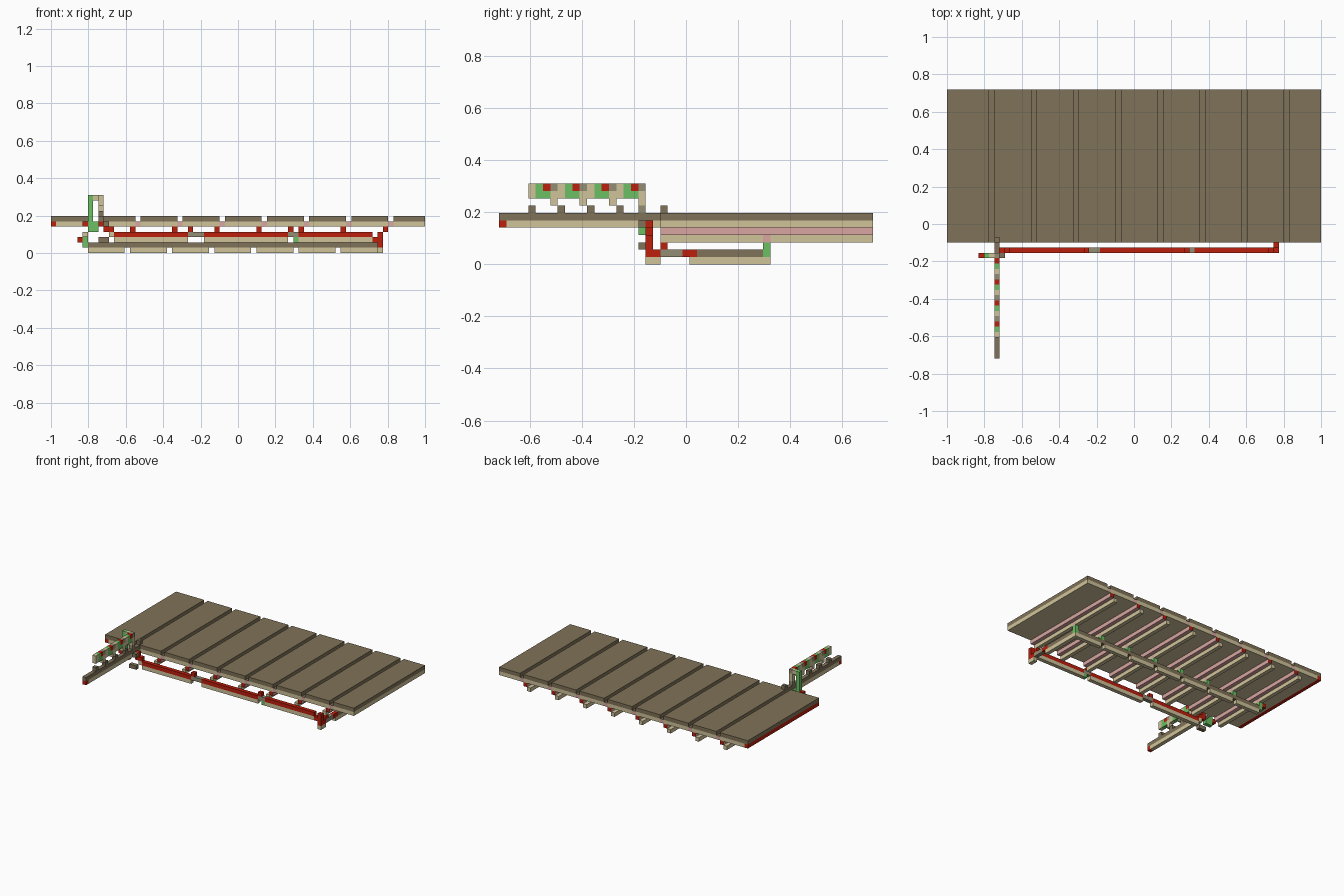
import bpy, bmesh
from mathutils import Vector

old = bpy.data.objects.get("Cube")
if old:
    bpy.data.objects.remove(old)

U = 2 / 71                       # one block
ORIGIN = Vector((-1, -25.5 * U, 0))


def material(name, rgb):
    lin = [((c / 255 + 0.055) / 1.055) ** 2.4 for c in rgb] + [1]
    m = bpy.data.materials.new(name)
    m.use_nodes = True
    m.diffuse_color = lin
    m.node_tree.nodes["Principled BSDF"].inputs["Base Color"].default_value = lin
    return m


COLOURS = dict(brown=(128, 114, 88), beige=(208, 196, 154), red=(188, 30, 12),
               green=(108, 192, 100), pink=(216, 166, 160), grey=(148, 141, 116))
NAMES = list(COLOURS)
MATS = [material(n, c) for n, c in COLOURS.items()]


def part(name, blocks):
    """Blocks: (x, y, z, width, depth, height, colour, optional {side: colour})."""
    bm = bmesh.new()
    for x, y, z, w, d, h, colour, *special in blocks:
        by_side = special[0] if special else {}
        made = bmesh.ops.create_cube(bm, size=1)["verts"]
        for v in made:
            v.co = ORIGIN + U * Vector((x + (v.co.x + .5) * w, y + (v.co.y + .5) * d, z + (v.co.z + .5) * h))
        for f in {f for v in made for f in v.link_faces}:
            f.normal_update()
            side = "top" if f.normal.z > .9 else "end" if abs(f.normal.y) > .9 else "other"
            f.material_index = NAMES.index(by_side.get(side, colour))
    mesh = bpy.data.meshes.new(name)
    bm.to_mesh(mesh)
    bm.free()
    for m in MATS:
        mesh.materials.append(m)
    ob = bpy.data.objects.new(name, mesh)
    bpy.context.collection.objects.link(ob)


FRONT, BACK = 22, 51
DEPTH = BACK - FRONT
BEAM_Y = 36
GROOVES = list(range(8, 65, 8))

# Deck: brown planks on a beige slab, red along the right end
planks, slab = [], [(0, FRONT, 5, 1, DEPTH, 1, "red")]
for a, b in zip([0] + [g + 1 for g in GROOVES], GROOVES + [71]):
    planks.append((a, FRONT, 6, b - a, DEPTH, 1, "brown"))
    s = max(a, 1)
    slab.append((s, FRONT, 5, b - s, DEPTH, 1, "beige"))
for g in GROOVES:
    slab.append((g, FRONT, 5, 1, DEPTH, 1, "beige", {"top": "brown", "end": "pink"}))
part("deck_planks", planks)
part("deck_slab", slab)

# Stepped joists below every groove
for i, g in enumerate(GROOVES):
    part(f"joist_{i + 1}", [
        (g - 1, FRONT, 4, 1, DEPTH, 1, "pink", {"end": "red"}),
        (g - 2, FRONT, 3, 1, BEAM_Y - FRONT, 1, "beige"),
        (g - 2, BEAM_Y, 3, 1, 1, 1, "pink"),
        (g - 2, BEAM_Y + 1, 3, 1, BACK - BEAM_Y - 1, 1, "beige")])

# Long beam across the joists, with green posts
beam = [(7, BEAM_Y, 1, 55, 1, 1, "brown")]
posts = [(5, BEAM_Y, 2, 1, 1, 1, "red"), (6, BEAM_Y, 1, 1, 1, 1, "green")]
for g in GROOVES:
    posts.append((g - 2, BEAM_Y, 2, 1, 1, 1, "green"))
    if g < 64:
        beam.append((g - 1, BEAM_Y, 0, 7, 1, 1, "beige"))
part("long_beam", beam)
part("beam_posts", posts)

# Cross beam at the left end
part("cross_beam", [
    (62, 26, 0, 1, 11, 1, "beige"), (62, 27, 1, 1, 9, 1, "brown"),
    (62, 25, 1, 1, 2, 1, "red"), (62, 22, 1, 1, 3, 1, "grey"),
    (62, 36, 1, 1, 1, 1, "green"), (62, 20, 0, 1, 2, 1, "beige")])

# Front rail in three lengths, with short links
rail = []
for a, b in ((12, 26), (29, 45), (47, 61)):
    rail += [(a, 20, 2, b - a, 1, 1, "beige"), (a, 20, 3, b - a, 1, 1, "red")]
part("front_rail", rail)
part("rail_links", [
    (26, 20, 3, 3, 1, 1, "grey"), (26, 20, 4, 1, 1, 1, "red"),
    (45, 20, 3, 2, 1, 1, "grey"), (45, 20, 4, 1, 1, 1, "red"),
    (46, 20, 2, 1, 1, 1, "green")])
part("rail_end_bracket", [
    (61, 20, 2, 1, 1, 1, "red"), (62, 20, 1, 1, 2, 1, "red"),
    (62, 20, 2, 1, 1, 2, "red"), (62, 22, 2, 1, 1, 1, "red")])

# Pole reaching forward
part("pole", [
    (9, 0, 6, 1, FRONT, 1, "brown"), (9, 1, 5, 1, FRONT - 1, 1, "beige"),
    (9, 0, 5, 1, 1, 1, "red"), (9, FRONT, 7, 1, 1, 1, "brown")])

# Raised striped bar carried on stepped stubs
bar, stubs = [], []
for y in range(4, 20, 4):
    bar += [(9, y, 9, 1, 1, 2, "beige"), (9, y + 1, 9, 1, 2, 1, "green"),
            (9, y + 1, 10, 1, 1, 1, "green"), (9, y + 2, 10, 1, 1, 1, "red"),
            (9, y + 3, 9, 1, 1, 1, "beige"), (9, y + 3, 10, 1, 1, 1, "grey")]
    stubs += [(9, y, 7, 1, 1, 1, "brown"), (9, y + 3, 8, 1, 1, 1, "beige")]
part("raised_bar", bar)
part("bar_stubs", stubs)

# Bracket joining the pole, raised bar and rail
part("pole_bracket", [
    (7, 19, 4, 1, 1, 7, "green"), (8, 19, 10, 1, 1, 1, "beige"),
    (9, 19, 7, 1, 1, 1, "grey"), (6, 19, 5, 1, 1, 1, "red"),
    (8, 19, 4, 1, 1, 2, "green"), (10, 19, 5, 1, 1, 1, "brown"),
    (10, 20, 5, 1, 1, 1, "red"), (10, 20, 4, 2, 1, 1, "red"),
    (11, 20, 3, 1, 1, 1, "beige"), (9, 19, 2, 2, 1, 1, "brown")])
